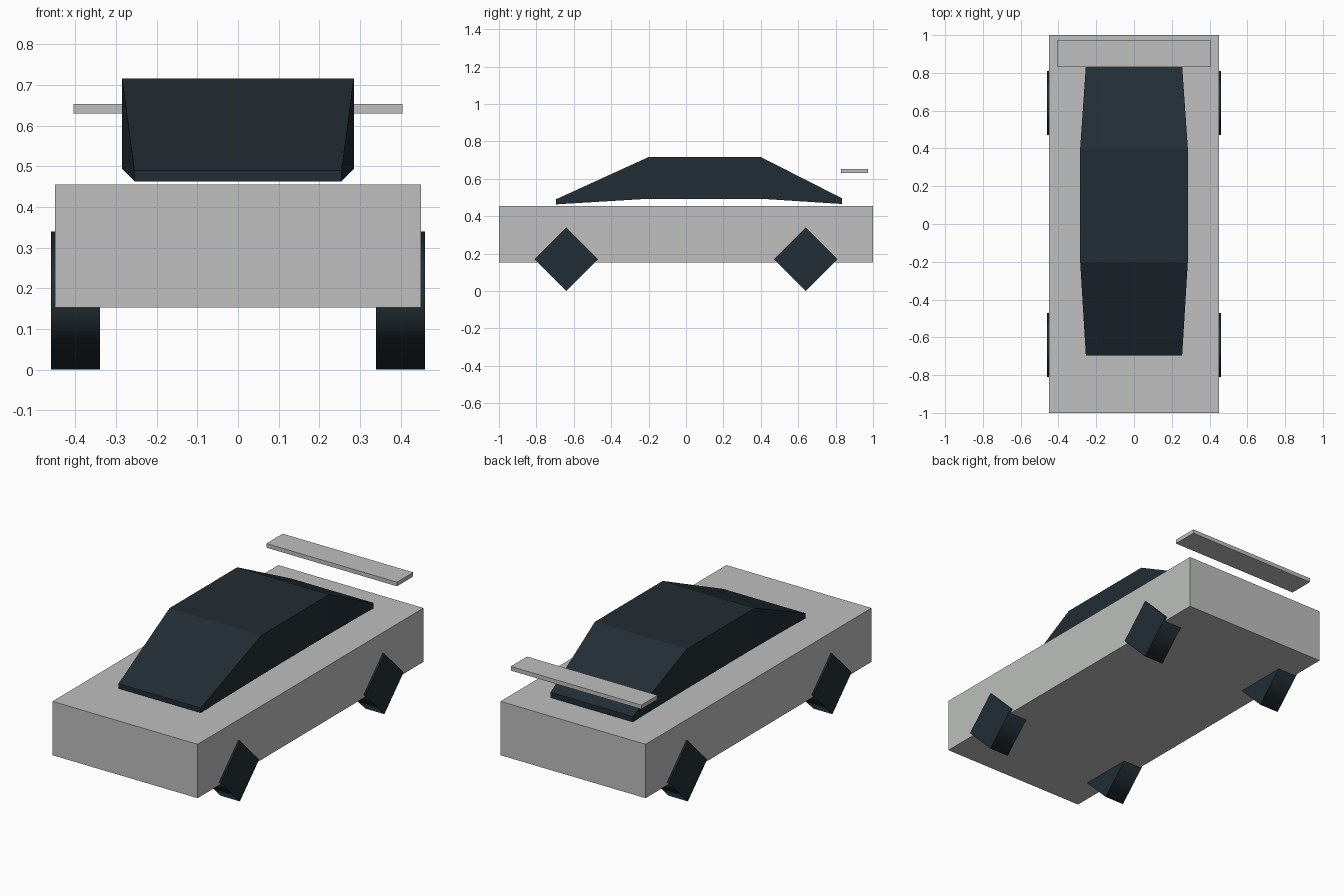
import bpy
import bmesh
from math import pi
from mathutils import Matrix

cube = bpy.data.objects.get("Cube")
if cube:
    bpy.data.objects.remove(cube, do_unlink=True)


def material(name, colour):
    mat = bpy.data.materials.new(name)
    mat.use_nodes = True
    mat.diffuse_color = colour
    mat.node_tree.nodes["Principled BSDF"].inputs["Base Color"].default_value = colour
    return mat


def add_object(name, bm, mat):
    bmesh.ops.recalc_face_normals(bm, faces=bm.faces)
    mesh = bpy.data.meshes.new(name)
    bm.to_mesh(mesh)
    bm.free()
    mesh.materials.append(mat)
    obj = bpy.data.objects.new(name, mesh)
    bpy.context.collection.objects.link(obj)
    return obj


def box(name, low, high, mat):
    bm = bmesh.new()
    bmesh.ops.create_cube(bm, size=1)
    for v in bm.verts:
        v.co = [(a + b) / 2 + c * (b - a) for a, b, c in zip(low, high, v.co)]
    return add_object(name, bm, mat)


def loft(name, sections, mat):
    """Join rectangular sections given as (y, half width, bottom, top)."""
    bm = bmesh.new()
    rings = [[bm.verts.new(co) for co in
              ((-w, y, low), (w, y, low), (w, y, top), (-w, y, top))]
             for y, w, low, top in sections]
    for a, b in zip(rings, rings[1:]):
        for i in range(4):
            j = (i + 1) % 4
            bm.faces.new((a[i], a[j], b[j], b[i]))
    bm.faces.new(rings[0])
    bm.faces.new(rings[-1])
    return add_object(name, bm, mat)


def wheel(name, x, y, radius, width, mat):
    """Four-sided wheel standing on a corner, with smooth tread and flat caps."""
    bm = bmesh.new()
    bmesh.ops.create_cone(bm, cap_ends=True, segments=4, radius1=radius,
                          radius2=radius, depth=width,
                          matrix=Matrix.Translation((x, y, radius))
                          @ Matrix.Rotation(pi / 2, 4, "Y"))
    bm.normal_update()
    for face in bm.faces:
        face.smooth = abs(face.normal.x) < 0.5
    for edge in bm.edges:
        edge.smooth = all(f.smooth for f in edge.link_faces)
    return add_object(name, bm, mat)


grey = material("light grey paint", (0.51, 0.52, 0.51, 1))
dark = material("dark blue black", (0.016, 0.026, 0.035, 1))

# Body slab and floating rear wing
box("body", (-0.45, -1, 0.153), (0.45, 1, 0.455), grey)
box("rear_wing", (-0.405, 0.83, 0.63), (0.405, 0.974, 0.653), grey)

# Cabin, lofted from windscreen foot to rear window foot
loft("cabin", [(-0.695, 0.255, 0.463, 0.49), (-0.2, 0.285, 0.493, 0.716),
               (0.4, 0.285, 0.493, 0.716), (0.835, 0.255, 0.465, 0.495)], dark)

# Wheels
for end, y in (("front", -0.64), ("rear", 0.64)):
    for side, x in (("left", 0.4), ("right", -0.4)):
        wheel(f"{end}_{side}_wheel", x, y, 0.17, 0.12, dark)
